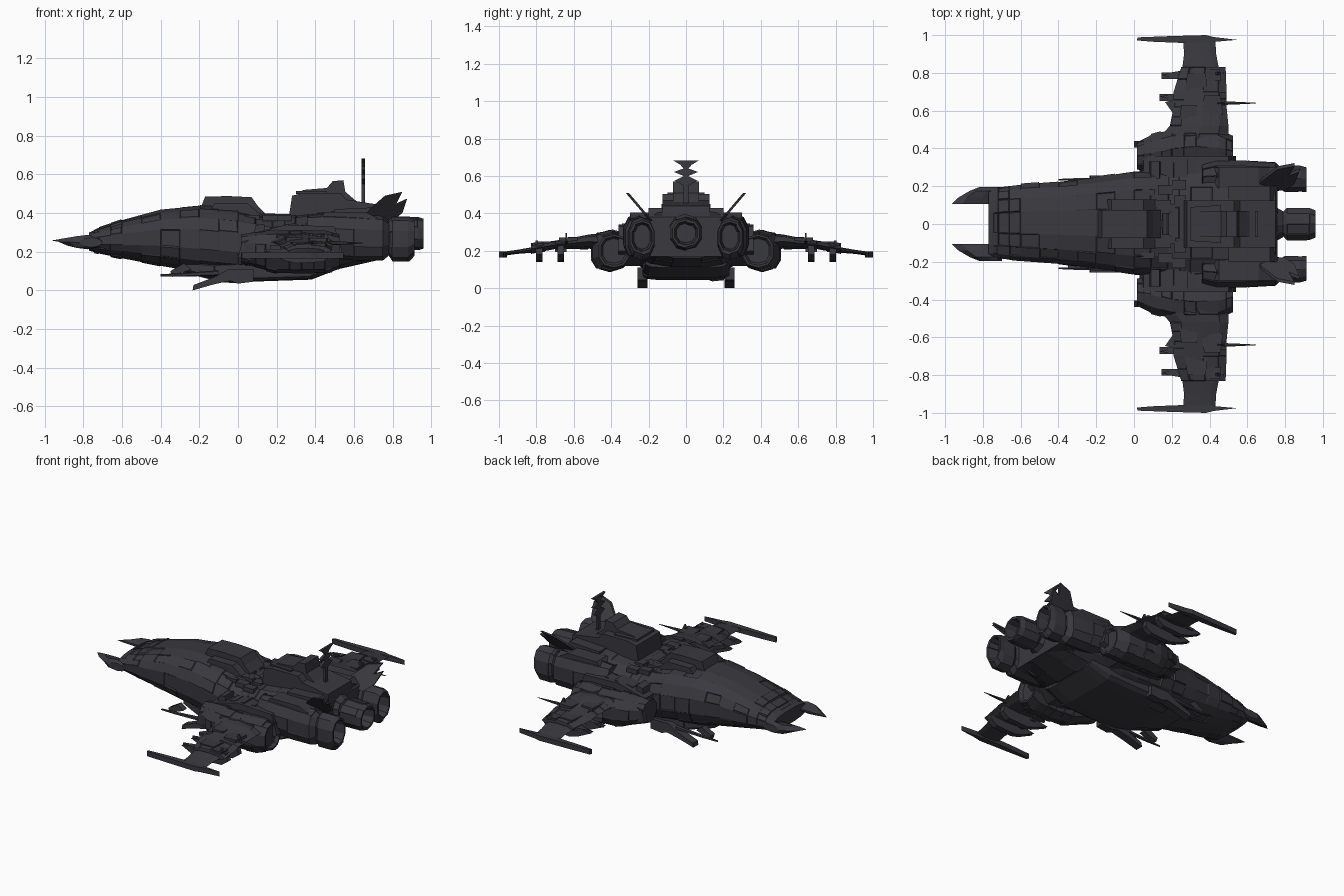
import bpy, bmesh, math, random
from mathutils import Vector

if "Cube" in bpy.data.objects:
    bpy.data.objects.remove(bpy.data.objects["Cube"])

random.seed(7)
grey = bpy.data.materials.new("dark_slate_metal")
grey.diffuse_color = (0.040, 0.040, 0.049, 1)
grey.use_nodes = True
grey.node_tree.nodes["Principled BSDF"].inputs["Base Color"].default_value = grey.diffuse_color


def finish(name, bm, mirror=False, panels=0.0, depth=0.007):
    """Press random armour panels, mirror across y if wanted, make the object."""
    bmesh.ops.recalc_face_normals(bm, faces=bm.faces)
    if panels:
        quads = [f for f in bm.faces if len(f.verts) == 4 and f.calc_area() > 0.0012]
        for f in random.sample(quads, int(len(quads) * panels)):
            bmesh.ops.inset_individual(bm, faces=[f], thickness=0.005,
                                       depth=random.uniform(-depth, depth))
    if mirror:
        dup = bmesh.ops.duplicate(bm, geom=bm.verts[:] + bm.edges[:] + bm.faces[:])["geom"]
        for v in dup:
            if isinstance(v, bmesh.types.BMVert):
                v.co.y *= -1
        bmesh.ops.reverse_faces(bm, faces=[f for f in dup if isinstance(f, bmesh.types.BMFace)])
    me = bpy.data.meshes.new(name)
    bm.to_mesh(me)
    bm.free()
    me.materials.append(grey)
    ob = bpy.data.objects.new(name, me)
    bpy.context.collection.objects.link(ob)
    return ob


def skin(name, rings, steps=1, recess=0.0, **kw):
    """Bridge a series of point rings, cap both ends, optionally hollow the last one."""
    full = []
    for a, b in zip(rings, rings[1:]):
        full += [[p.lerp(q, i / steps) for p, q in zip(a, b)] for i in range(steps)]
    full.append(rings[-1])
    bm = bmesh.new()
    loops = [[bm.verts.new(p) for p in r] for r in full]
    n = len(loops[0])
    for a, b in zip(loops, loops[1:]):
        for i in range(n):
            bm.faces.new((a[i], a[(i + 1) % n], b[(i + 1) % n], b[i]))
    bm.faces.new(loops[0])
    end = bm.faces.new(loops[-1])
    bmesh.ops.recalc_face_normals(bm, faces=bm.faces)
    if recess:
        bmesh.ops.inset_individual(bm, faces=[end], thickness=0.012)
        bmesh.ops.inset_individual(bm, faces=[end], thickness=0.012, depth=-recess)
    return finish(name, bm, **kw)


def oval(x, cy, cz, ry, rz, n=12, p=2.6):
    """Super-ellipse ring facing along x."""
    pts = []
    for i in range(n):
        a = 2 * math.pi * (i + 0.5) / n
        c, s = math.cos(a), math.sin(a)
        pts.append(Vector((x, cy + ry * math.copysign(abs(c) ** (2 / p), c),
                           cz + rz * math.copysign(abs(s) ** (2 / p), s))))
    return pts


def body(name, sections, n=12, p=2.6, **kw):
    return skin(name, [oval(*s, n=n, p=p) for s in sections], **kw)


def span(name, stations, **kw):
    """Wing from stations (y, x front, x back, z, thickness)."""
    rings = []
    for y, x0, x1, z, t in stations:
        w, h = x1 - x0, t / 2
        rings.append([Vector((x0 + w * u, y, z + h * v)) for u, v in
                      ((0, 0), (.2, .8), (.55, 1), (.85, .7), (1, 0), (.85, -.7), (.55, -1), (.2, -.8))])
    return skin(name, rings, **kw)


def plate(name, pts, lo, hi, plane="xz", lean=0.0, **kw):
    """Flat outline given thickness; lean shifts y with height."""
    place = {"xz": lambda a, b, t: (a, t + lean * (b - 0.38), b),
             "xy": lambda a, b, t: (a, b, t),
             "yz": lambda a, b, t: (t, a, b)}[plane]
    return skin(name, [[Vector(place(a, b, t)) for a, b in pts] for t in (lo, hi)], **kw)


# Main hull: (x, z bottom, z top, half width)
hull = [(-.77, .205, .30, .185), (-.72, .19, .325, .19), (-.6, .165, .365, .205), (-.4, .125, .42, .22),
        (-.2, .09, .44, .245), (0, .07, .425, .275), (.18, .06, .385, .285), (.3, .065, .40, .30),
        (.53, .11, .425, .30), (.75, .16, .42, .25)]
body("main_hull", [(x, .006, (a + b) / 2, w, (b - a) / 2) for x, a, b, w in hull],
     n=16, steps=2, panels=.45)
# Nose prongs
span("nose_prong", [(.105, -.965, -.70, .258, .012), (.14, -.93, -.70, .252, .05),
                    (.175, -.87, -.70, .25, .075), (.195, -.82, -.70, .248, .05)], mirror=True)
# Bridge hump on the forward hull
plate("bridge_hump", [(-.2, .41), (-.17, .485), (-.05, .488), (.07, .482), (.1, .44), (.16, .38)], -.075, .075)
plate("bridge_side", [(-.16, .39), (-.12, .45), (.05, .45), (.13, .38)], -.13, .13)
# Belly keel
body("belly_keel", [(-.3, 0, .13, .15, .035), (-.12, 0, .1, .2, .05), (0, 0, .1, .235, .058),
                    (.38, 0, .11, .235, .055), (.52, 0, .15, .22, .04)], p=5, panels=.3)

# Dorsal tower, in two widths
plate("tower_base", [(.26, .36), (.28, .49), (.34, .505), (.53, .505), (.56, .47), (.75, .44), (.76, .36)],
      -.125, .125)
plate("tower_top", [(.3, .5), (.34, .52), (.46, .53), (.49, .565), (.545, .57), (.555, .51), (.62, .455), (.62, .42)],
      -.07, .07)
plate("tower_roof_panel", [(.3, -.09), (.3, .09), (.46, .1), (.46, -.1)], .5, .513, plane="xy")
# Sensor mast with stacked vanes
half = [(.012, .44), (.014, .55), (.062, .575), (.012, .6), (.065, .622), (.012, .64), (.03, .66), (.068, .683)]
plate("sensor_mast", half + [(-y, z) for y, z in reversed(half)], .64, .656, plane="yz")

# Canted tail fins
plate("tail_fin", [(.64, .36), (.68, .42), (.76, .49), (.85, .51), (.82, .45), (.875, .475), (.85, .40), (.8, .36)],
      .195, .212, lean=.85, mirror=True)

# Engines
body("centre_engine", [(.6, 0, .31, .11, .11), (.74, 0, .30, .1, .105), (.79, 0, .295, .07, .075),
                       (.81, 0, .295, .09, .088), (.93, 0, .295, .088, .085), (.96, 0, .295, .076, .076)],
     n=10, p=2.2, recess=.07, panels=.25)
body("side_engine", [(.36, .25, .31, .065, .08), (.44, .255, .285, .085, .115), (.6, .252, .275, .085, .12),
                     (.75, .25, .27, .078, .115), (.78, .24, .27, .06, .09), (.8, .24, .265, .075, .115),
                     (.88, .24, .265, .072, .115), (.912, .235, .275, .068, .09)],
     n=10, p=2.3, recess=.07, mirror=True, panels=.35)
plate("engine_housing_block", [(.5, .16), (.5, .42), (.72, .43), (.76, .38), (.76, .17)], -.2, .2)
plate("engine_cowl", [(.4, .35), (.45, .405), (.66, .405), (.72, .375), (.72, .35)], .19, .3, mirror=True)

# Intake pods beside the hull
body("wing_pod", [(.015, .36, .215, .075, .075), (.09, .375, .21, .1, .09), (.2, .4, .2, .105, .11),
                  (.33, .41, .2, .1, .112), (.45, .405, .2, .1, .11), (.525, .385, .2, .085, .09)],
     n=10, p=2.3, steps=2, recess=.02, mirror=True, panels=.4)
plate("pod_intake_lip", [(.0, .17), (.02, .25), (.12, .28), (.12, .14)], .405, .44, mirror=True)
plate("pod_bridge", [(.03, .16), (.05, .29), (.25, .34), (.5, .33), (.54, .2), (.4, .12)], .24, .36, mirror=True)

# Wings and wingtip blades
span("inner_wing", [(.44, .12, .5, .245, .1), (.52, .19, .5, .25, .075), (.62, .21, .49, .24, .055),
                    (.7, .21, .49, .232, .045), (.83, .25, .485, .21, .05)], steps=2, mirror=True, panels=.3)
span("outer_wing", [(.82, .255, .45, .205, .03), (.9, .265, .435, .195, .022), (.985, .26, .43, .183, .022)],
     mirror=True)
plate("wingtip_blade", [(.015, .972), (.1, .965), (.27, .958), (.4, .962), (.545, .975), (.42, .99), (.38, 1.0),
                        (.2, .995), (.02, .988)], .165, .197, plane="xy", mirror=True)
# Armour plates lying on the wing
for x, y, w, d, z in ((.24, .54, .1, .09, .262), (.36, .58, .11, .1, .258), (.27, .7, .12, .1, .238),
                      (.38, .76, .08, .06, .23)):
    plate("wing_armour_plate", [(x, y), (x + w, y), (x + w * .9, y + d), (x + w * .1, y + d)],
          z - .01, z + .012, plane="xy", mirror=True)

# Under-wing weapons, wing spikes and rear rods
for y, tip in ((.785, .145), (.67, .135)):
    plate("wing_weapon", [(tip, .2), (.24, .155), (.3, .14), (.44, .148), (.485, .18), (.47, .23), (.3, .235),
                          (.23, .215)], y - .018, y + .018, mirror=True)
    plate("wing_spike", [(tip, y + .004), (.2, y + .018), (.27, y + .03), (.27, y - .03), (.2, y - .01)],
          .195, .215, plane="xy", mirror=True)
plate("leading_edge_fang", [(.165, .645), (.22, .66), (.26, .64), (.26, .56), (.21, .58)], .21, .235,
      plane="xy", mirror=True)
body("rear_rod", [(.42, .64, .245, .012, .012), (.52, .64, .245, .009, .009), (.645, .64, .245, .002, .002)],
     n=6, mirror=True)
plate("wing_aerial", [(.43, .23), (.45, .295), (.458, .295), (.49, .23)], .636, .644, mirror=True)
plate("wing_aerial_outer", [(.4, .2), (.44, .255), (.48, .2)], .79, .805, mirror=True)

# Chin guns under the hull
plate("chin_gun", [(-.235, 0), (-.23, .028), (-.12, .07), (-.05, .11), (.08, .11), (.08, .045), (.0, .035),
                   (-.04, .05), (-.13, .03)], .205, .258, mirror=True)
body("chin_gun_barrel", [(-.4, .235, .078, .004, .006), (-.3, .235, .08, .009, .009), (-.1, .235, .09, .014, .014)],
     n=6, mirror=True)
plate("chin_gun_bracket", [(-.34, .07), (-.35, .1), (-.28, .14), (-.24, .11)], .195, .235, mirror=True)

# Raised flank ribs and machinery along the hull sides
for i in range(6):
    x = .08 + i * .075
    h = random.uniform(.02, .04)
    plate("flank_rib", [(x, .28), (x + .01, .30 + h), (x + .055, .31 + h), (x + .065, .28)],
          .24, .325 + random.uniform(0, .02), mirror=True)
# Small deck plates on the rear hull
for i in range(10):
    x, y = random.uniform(.0, .24), random.uniform(.02, .2)
    w, d = random.uniform(.05, .09), random.uniform(.03, .06)
    plate("deck_plate", [(x, y), (x + w, y), (x + w, y + d), (x, y + d)], .36, .40 - y * .06, plane="xy", mirror=True)
